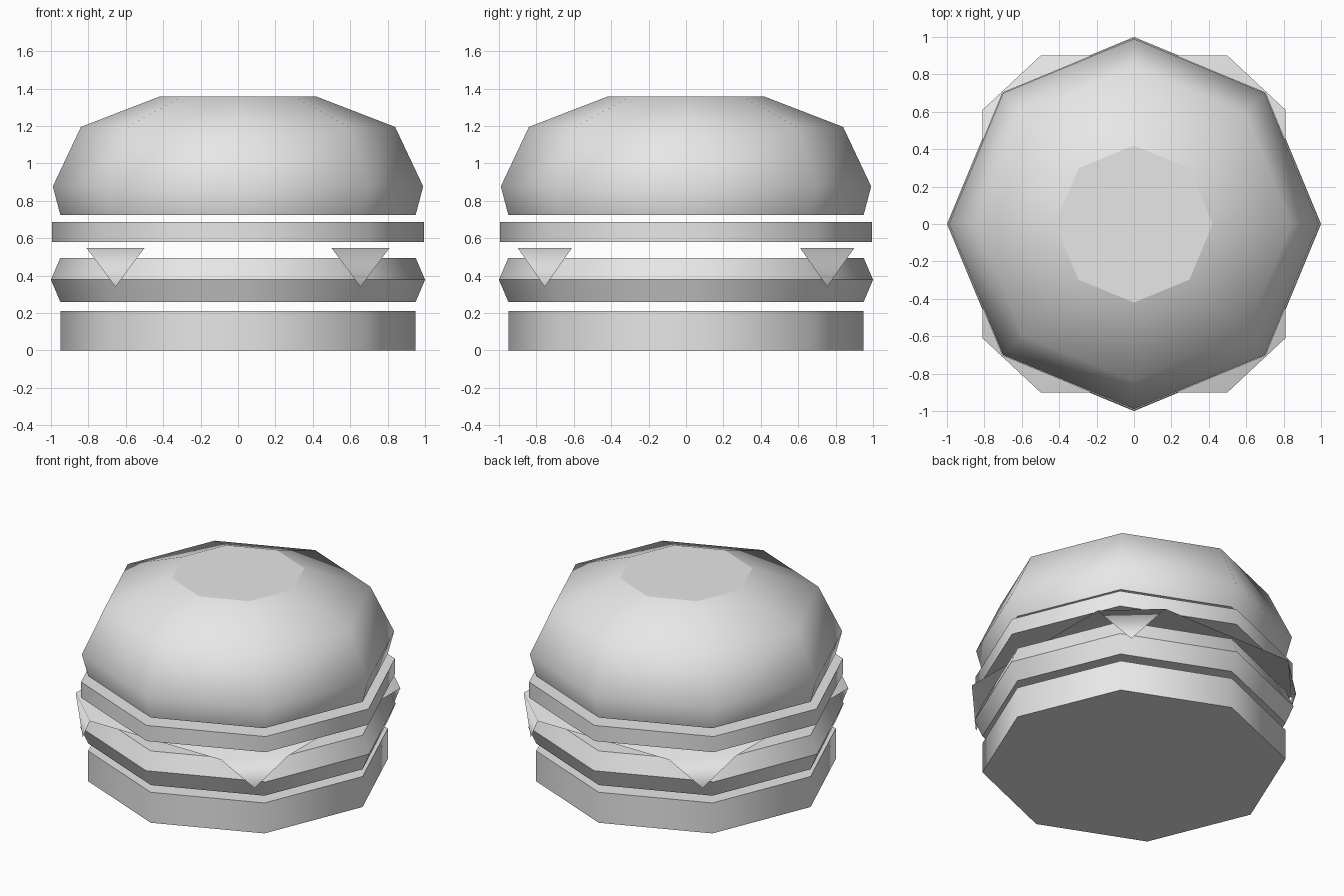
import bpy, bmesh, math
from mathutils import Vector

if "Cube" in bpy.data.objects:
    bpy.data.objects.remove(bpy.data.objects["Cube"])

grey = bpy.data.materials.new("light grey")
grey.diffuse_color = (0.8, 0.8, 0.8, 1)
grey.use_nodes = True
grey.node_tree.nodes["Principled BSDF"].inputs["Base Color"].default_value = grey.diffuse_color
SIDES = 8


def finish(name, bm):
    bmesh.ops.recalc_face_normals(bm, faces=bm.faces)
    mesh = bpy.data.meshes.new(name)
    bm.to_mesh(mesh)
    bm.free()
    mesh.materials.append(grey)
    obj = bpy.data.objects.new(name, mesh)
    bpy.context.collection.objects.link(obj)
    return obj


def layer(name, profile, crease_rings=()):
    """Eight-sided layer from (radius, height) rings, smooth sides, flat caps."""
    bm = bmesh.new()
    rings = []
    for r, z in profile:
        rings.append([bm.verts.new((r * math.cos(a), r * math.sin(a), z))
                      for a in (math.tau * i / SIDES for i in range(SIDES))])
    for lo, hi in zip(rings, rings[1:]):
        for i in range(SIDES):
            j = (i + 1) % SIDES
            bm.faces.new((lo[i], lo[j], hi[j], hi[i])).smooth = True
    bm.faces.new(rings[0][::-1])
    bm.faces.new(rings[-1])
    for k in (0, len(rings) - 1, *crease_rings):
        for i in range(SIDES):
            bm.edges.get((rings[k][i], rings[k][(i + 1) % SIDES])).smooth = False
    return finish(name, bm)


layer("bottom_bun", [(0.95, 0), (0.95, 0.21)])
layer("patty", [(0.95, 0.26), (1.0, 0.378), (0.95, 0.495)], crease_rings=(1,))
layer("tomato_slice", [(0.995, 0.58), (0.995, 0.688)])
layer("top_bun", [(0.95, 0.725), (0.99, 0.877), (0.84, 1.195), (0.42, 1.357)])

# Cheese: thin sheet with four corners folded straight down
bm = bmesh.new()
outline = []
for sx, sy in ((1, 1), (-1, 1), (-1, -1), (1, -1)):
    pair = [(0.81 * sx, 0.61 * sy, 0.548), (0.5 * sx, 0.9 * sy, 0.548)]
    if sx * sy < 0:
        pair.reverse()
    a, b = (bm.verts.new(p) for p in pair)
    tip = bm.verts.new(((a.co + b.co) / 2) - Vector((0, 0, 0.208)))
    bm.faces.new((b, a, tip)).smooth = True
    outline += [a, b]
bm.faces.new(outline).smooth = True
finish("cheese_slice", bm)
